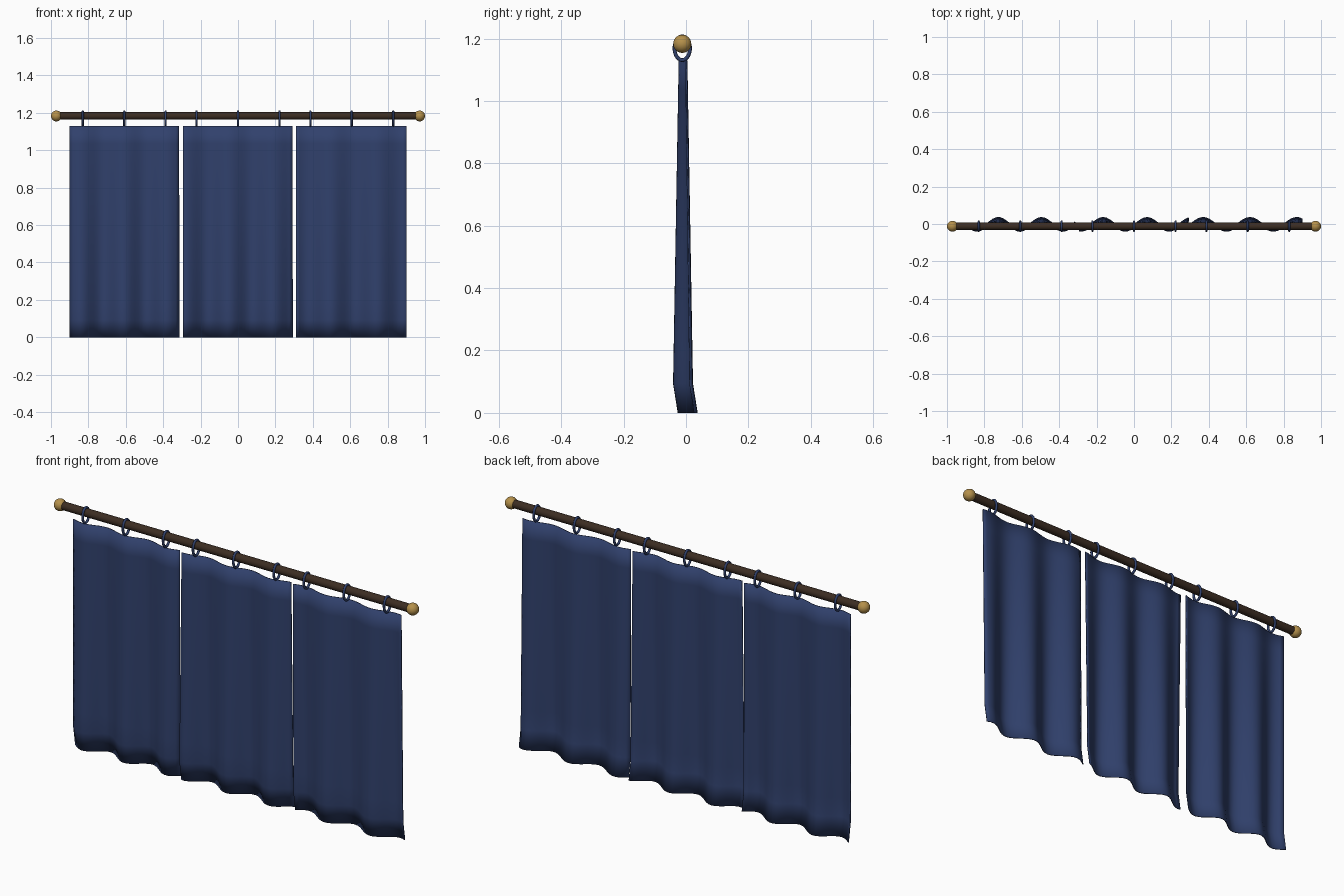
import bpy, bmesh, math

if "Cube" in bpy.data.objects:
    bpy.data.objects.remove(bpy.data.objects["Cube"])

ROD_Y, ROD_Z = -0.012, 1.183
CLOTH_TOP = 1.13


def material(name, rgb):
    m = bpy.data.materials.new(name)
    m.diffuse_color = (*rgb, 1)
    m.use_nodes = True
    m.node_tree.nodes["Principled BSDF"].inputs["Base Color"].default_value = m.diffuse_color
    return m


blue = material("navy cloth", (0.030, 0.052, 0.150))
wood = material("dark wood", (0.045, 0.026, 0.016))
gold = material("aged gold", (0.46, 0.28, 0.07))


def make_object(name, bm, mat):
    bmesh.ops.recalc_face_normals(bm, faces=bm.faces)
    mesh = bpy.data.meshes.new(name)
    bm.to_mesh(mesh)
    bm.free()
    mesh.materials.append(mat)
    ob = bpy.data.objects.new(name, mesh)
    bpy.context.collection.objects.link(ob)
    mesh.shade_smooth()
    return ob


# Curtain rod
bpy.ops.mesh.primitive_cylinder_add(vertices=24, radius=0.02, depth=1.92,
                                    location=(0, ROD_Y, ROD_Z), rotation=(0, math.pi / 2, 0))
rod = bpy.context.object
rod.name = "curtain_rod"
rod.data.materials.append(wood)
bpy.ops.object.shade_smooth_by_angle()

# Ball finials on both ends
for side, label in ((-1, "left"), (1, "right")):
    bpy.ops.mesh.primitive_uv_sphere_add(segments=24, ring_count=14, radius=0.029,
                                         location=(side * 0.971, ROD_Y, ROD_Z))
    ball = bpy.context.object
    ball.name = label + "_finial"
    ball.data.materials.append(gold)
    bpy.ops.object.shade_smooth()


# Oval hanging rings: a tube swept around an ellipse in the YZ plane
def hanging_ring(name, x, steps=28, sides=8, tube=0.006, ry=0.025, rz=0.038, zc=1.169):
    bm = bmesh.new()
    loops = []
    for i in range(steps):
        a = math.tau * i / steps
        c, s = math.cos(a), math.sin(a)
        n = math.hypot(c * rz, s * ry)
        ny, nz = c * rz / n, s * ry / n
        loop = []
        for j in range(sides):
            b = math.tau * j / sides
            out = tube * math.cos(b)
            loop.append(bm.verts.new((x + tube * math.sin(b),
                                      ROD_Y + ry * c + ny * out, zc + rz * s + nz * out)))
        loops.append(loop)
    for i in range(steps):
        p, q = loops[i], loops[(i + 1) % steps]
        for j in range(sides):
            k = (j + 1) % sides
            bm.faces.new((p[j], p[k], q[k], q[j]))
    make_object(name, bm, blue)


for i, x in enumerate((-0.83, -0.608, -0.387, -0.222, 0, 0.222, 0.387, 0.608, 0.83)):
    hanging_ring(f"hanging_ring_{i + 1}", x)


# Cloth panels: wavy sheets whose folds deepen downwards, hem kicked backwards
def panel(name, x0, x1, crest, period, cols=32, rows=12):
    bm = bmesh.new()
    grid = []
    for r in range(rows + 1):
        z = CLOTH_TOP * r / rows
        t = max(0, (z - 0.094) / (CLOTH_TOP - 0.094))
        amp = 0.030 - 0.018 * t
        kick = 0.015 if r == 0 else 0
        row = []
        for c in range(cols + 1):
            x = x0 + (x1 - x0) * c / cols
            y = -0.0095 + kick + amp * math.cos(math.tau * (x - crest) / period)
            row.append(bm.verts.new((x, y, z)))
        grid.append(row)
    for r in range(rows):
        for c in range(cols):
            bm.faces.new((grid[r][c], grid[r][c + 1], grid[r + 1][c + 1], grid[r + 1][c]))
    ob = make_object(name, bm, blue)
    solid = ob.modifiers.new("cloth thickness", 'SOLIDIFY')
    solid.thickness = 0.004
    solid.offset = 0


panel("left_curtain", -0.90, -0.315, -0.725, 0.23)
panel("middle_curtain", -0.295, 0.292, -0.165, 0.235)
panel("right_curtain", 0.31, 0.90, 0.37, 0.25)
